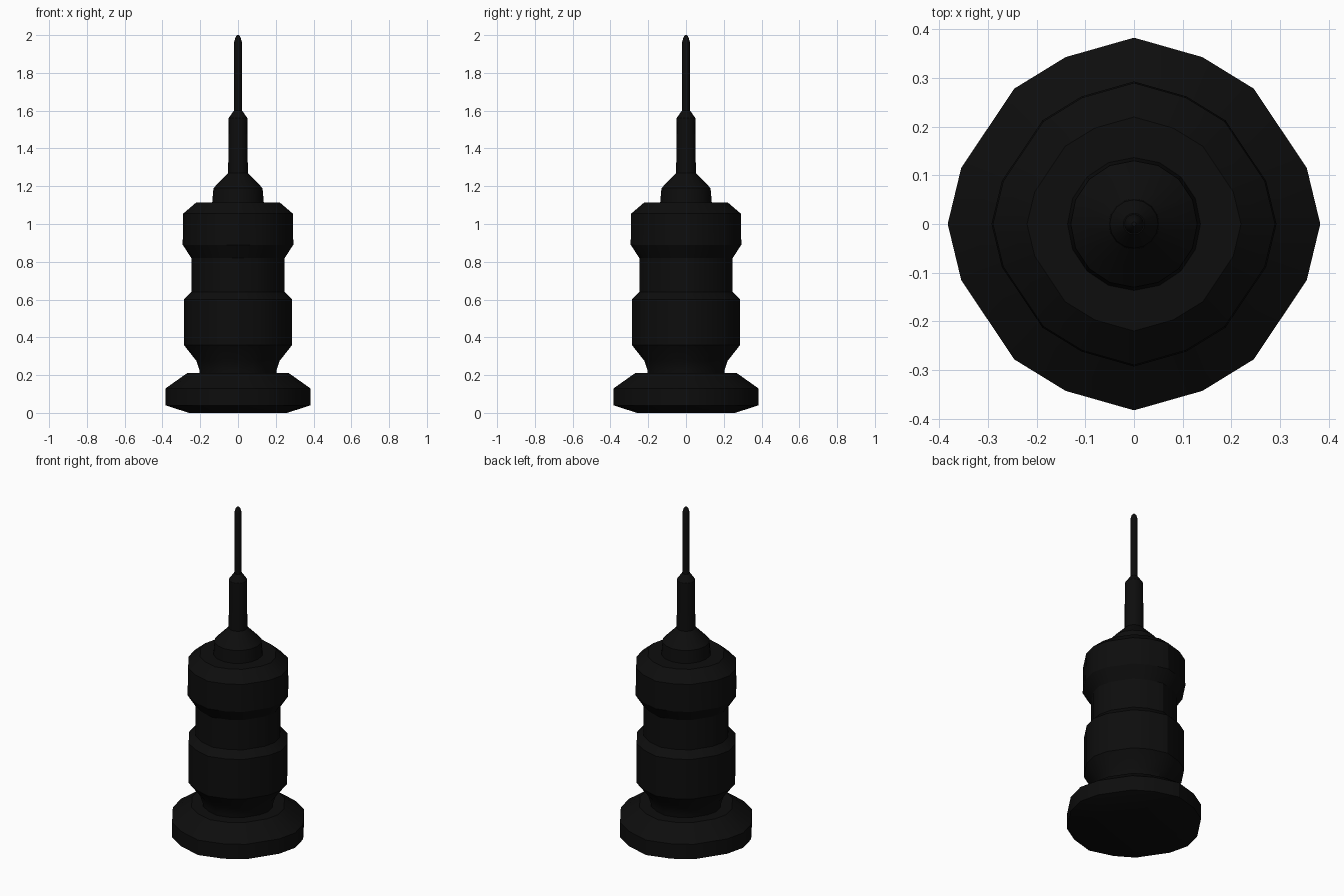
import bpy, bmesh
from math import sin, cos, radians, pi

if "Cube" in bpy.data.objects:
    bpy.data.objects.remove(bpy.data.objects["Cube"])

# Slightly uneven 16-sided outline: (angle, radius factor) for one quadrant
QUAD = [(0, 1.0), (18, 0.975), (48.5, 0.97), (67.7, 0.968)]
UNEVEN = []
for q in range(4):
    half = QUAD if q % 2 == 0 else [(0, 1.0)] + [(90 - a, f) for a, f in QUAD[:0:-1]]
    UNEVEN += [(radians(90 * q + a), f) for a, f in half]
ROUND = [(2 * pi * i / 16, 1.0) for i in range(16)]

black = bpy.data.materials.new("black")
black.diffuse_color = (0.004, 0.004, 0.004, 1)
black.use_nodes = True
black.node_tree.nodes["Principled BSDF"].inputs["Base Color"].default_value = black.diffuse_color


def lathe(name, profile, outline, grow=1.0):
    """Stack rings of (radius, z) along an outline and cap both ends."""
    bm = bmesh.new()
    rings = [[bm.verts.new((r * f * cos(a), r * f * sin(a), z))
              for a, f in outline] for r, z in profile]
    n = len(outline)
    for low, high in zip(rings, rings[1:]):
        for i in range(n):
            j = (i + 1) % n
            bm.faces.new((low[i], low[j], high[j], high[i]))
    bm.faces.new(rings[0][::-1])
    bm.faces.new(rings[-1])
    mesh = bpy.data.meshes.new(name)
    bm.to_mesh(mesh)
    bm.free()
    mesh.materials.append(black)
    obj = bpy.data.objects.new(name, mesh)
    bpy.context.collection.objects.link(obj)
    bpy.ops.object.select_all(action='DESELECT')
    obj.select_set(True)
    bpy.context.view_layer.objects.active = obj
    bpy.ops.object.shade_smooth_by_angle(angle=radians(30))
    return obj


# Flared foot
lathe("base", [(0.26, 0.0), (0.383, 0.04), (0.383, 0.13), (0.27, 0.21)], UNEVEN)

# Main barrel with two raised bands
lathe("barrel", [(0.20, 0.19), (0.205, 0.23), (0.22, 0.275), (0.287, 0.36),
                 (0.287, 0.60), (0.247, 0.64), (0.247, 0.82), (0.293, 0.89),
                 (0.29, 1.055), (0.22, 1.115)], UNEVEN)

# Collar cone and sleeve on top of the barrel
lathe("collar", [(0.137, 1.11), (0.13, 1.19), (0.052, 1.27),
                 (0.05, 1.56), (0.022, 1.60)], ROUND)

# Thin pointed rod
lathe("rod", [(0.02, 1.59), (0.02, 1.965), (0.013, 1.99), (0.004, 2.0)], ROUND)
